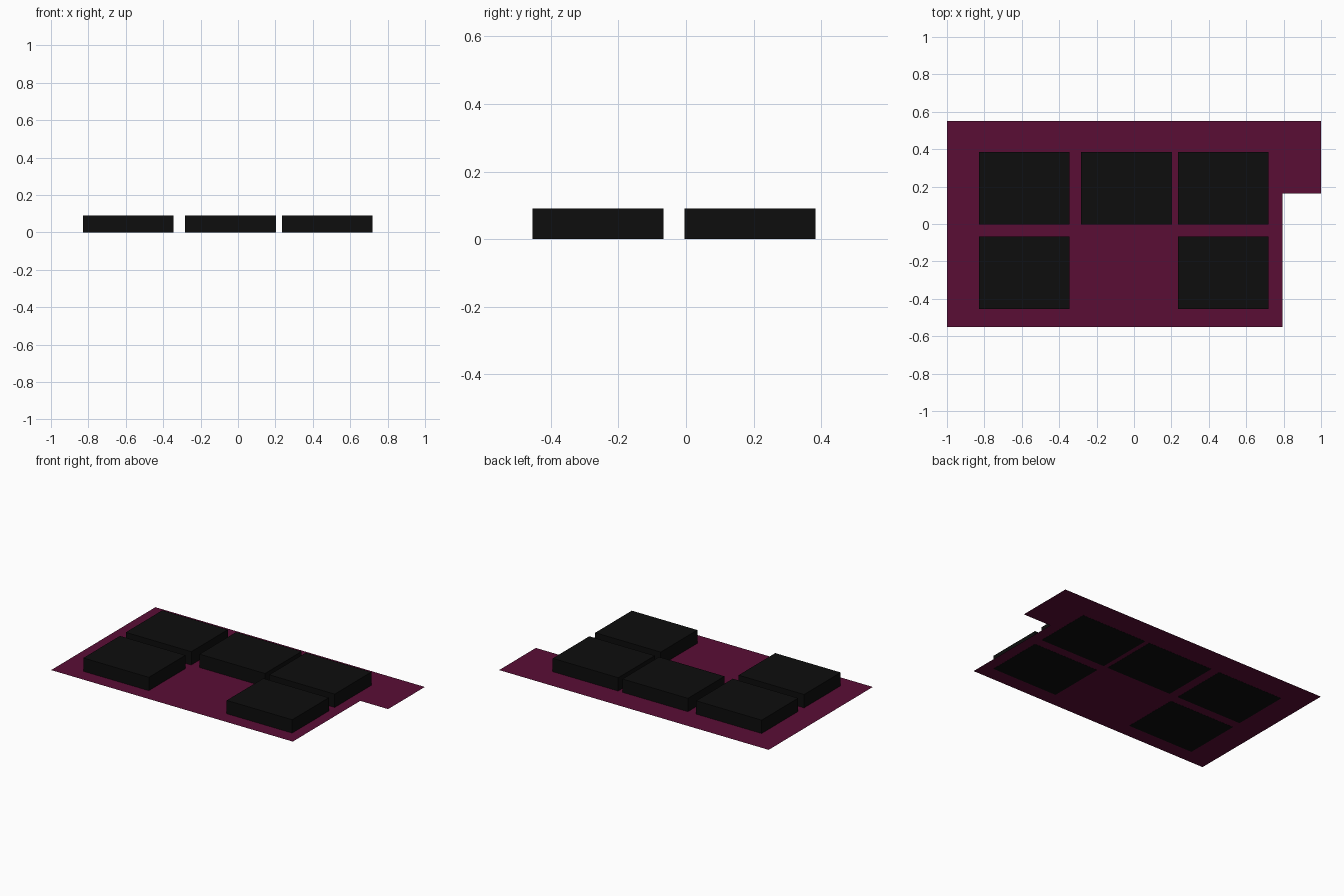
import bpy, bmesh

if "Cube" in bpy.data.objects:
    bpy.data.objects.remove(bpy.data.objects["Cube"])


def material(name, rgb):
    m = bpy.data.materials.new(name)
    m.diffuse_color = (*rgb, 1)
    m.use_nodes = True
    m.node_tree.nodes["Principled BSDF"].inputs["Base Color"].default_value = m.diffuse_color
    return m


def mesh_object(name, bm, mat):
    me = bpy.data.meshes.new(name)
    bm.to_mesh(me)
    bm.free()
    me.materials.append(mat)
    ob = bpy.data.objects.new(name, me)
    bpy.context.collection.objects.link(ob)
    return ob


plum = material("plum", (0.102, 0.004, 0.036))
black = material("black", (0.004, 0.004, 0.004))

# Flat sheet with a notched corner, a hair above the block undersides
outline = [(-1, -0.552), (0.793, -0.552), (0.793, 0.163),
           (1, 0.163), (1, 0.552), (-1, 0.552)]
bm = bmesh.new()
bm.faces.new([bm.verts.new((x, y, 0.0008)) for x, y in outline])
mesh_object("base_sheet", bm, plum)

# Five identical blocks: three in the back row, two in the front row
W, D, H = 0.486, 0.388, 0.09
LEFT, MIDDLE, RIGHT = -0.587, -0.04, 0.477
BACK, FRONT = 0.19, -0.26
blocks = {
    "back_left_block": (LEFT, BACK),
    "back_middle_block": (MIDDLE, BACK),
    "back_right_block": (RIGHT, BACK),
    "front_left_block": (LEFT, FRONT),
    "front_right_block": (RIGHT, FRONT),
}
for name, (x, y) in blocks.items():
    bm = bmesh.new()
    bmesh.ops.create_cube(bm, size=1)
    bmesh.ops.scale(bm, vec=(W, D, H), verts=bm.verts)
    bmesh.ops.translate(bm, vec=(0, 0, H / 2), verts=bm.verts)
    mesh_object(name, bm, black).location = (x, y, 0)
